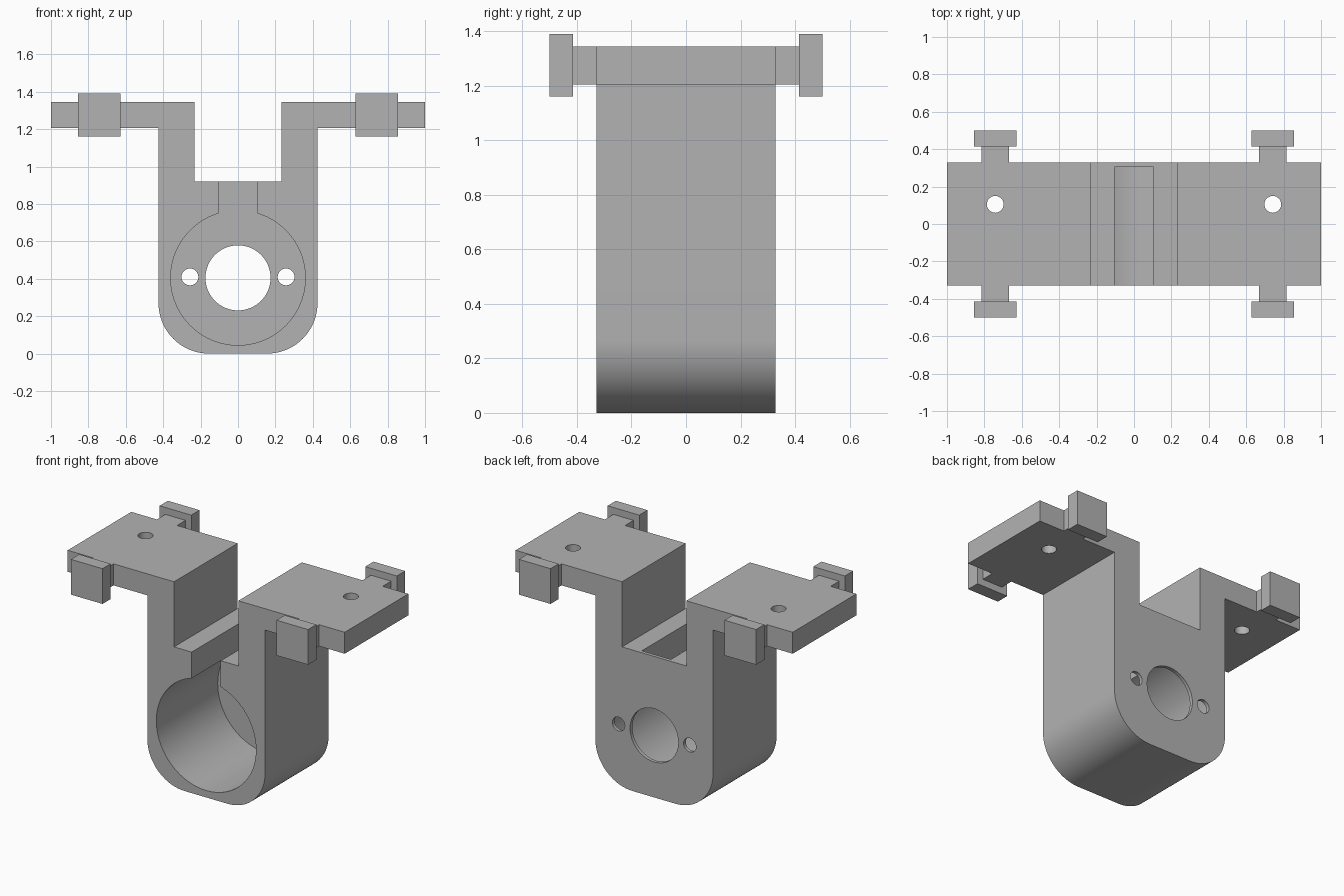
import bpy, bmesh, math
from mathutils import Matrix

if "Cube" in bpy.data.objects:
    bpy.data.objects.remove(bpy.data.objects["Cube"], do_unlink=True)

grey = bpy.data.materials.new("plain grey")
grey.use_nodes = True
COLOR = (0.45, 0.45, 0.45, 1)
grey.diffuse_color = COLOR
grey.node_tree.nodes["Principled BSDF"].inputs["Base Color"].default_value = COLOR


def finish(name, bm):
    bmesh.ops.recalc_face_normals(bm, faces=bm.faces)
    mesh = bpy.data.meshes.new(name)
    bm.to_mesh(mesh)
    bm.free()
    mesh.materials.append(grey)
    obj = bpy.data.objects.new(name, mesh)
    bpy.context.collection.objects.link(obj)
    return obj


def extrude_profile(name, points, y0, y1):
    """Extrude an outline in the xz plane along y."""
    bm = bmesh.new()
    face = bm.faces.new([bm.verts.new((x, y0, z)) for x, z in points])
    grown = bmesh.ops.extrude_face_region(bm, geom=[face])["geom"]
    moved = [g for g in grown if isinstance(g, bmesh.types.BMVert)]
    bmesh.ops.translate(bm, verts=moved, vec=(0, y1 - y0, 0))
    return finish(name, bm)


def box(name, x0, x1, y0, y1, z0, z1):
    return extrude_profile(name, [(x0, z0), (x1, z0), (x1, z1), (x0, z1)], y0, y1)


def cylinder(name, radius, depth, center, along_y, sides):
    bm = bmesh.new()
    turn = Matrix.Rotation(math.pi / 2, 4, "X") if along_y else Matrix()
    bmesh.ops.create_cone(bm, cap_ends=True, segments=sides, radius1=radius,
                          radius2=radius, depth=depth,
                          matrix=Matrix.Translation(center) @ turn)
    return finish(name, bm)


def arc(cx, cz, r, start, end, steps):
    angles = [math.radians(start + (end - start) * i / steps) for i in range(steps + 1)]
    return [(cx + r * math.cos(a), cz + r * math.sin(a)) for a in angles]


def combine(target, tool, operation):
    mod = target.modifiers.new(operation.lower(), "BOOLEAN")
    mod.operation, mod.solver, mod.object = operation, "EXACT", tool
    bpy.context.view_layer.objects.active = target
    bpy.ops.object.modifier_apply(modifier=mod.name)
    bpy.data.objects.remove(tool, do_unlink=True)


DEPTH = 0.328
WING_LOW, WING_TOP = 1.205, 1.345
BORE_Z, BORE_R, SLOT = 0.405, 0.36, 0.105

# Bracket body: rounded housing, two arms and two wings in one outline
half = arc(0.155, 0.27, 0.27, -90, 0, 20)
half += [(0.425, WING_LOW), (1, WING_LOW), (1, WING_TOP), (0.232, WING_TOP), (0.232, 0.92)]
outline = half + [(-x, z) for x, z in reversed(half)]
bracket = extrude_profile("motor_bracket", outline, -DEPTH, DEPTH)

# Necks and end caps on the wings
for side in (-1, 1):
    x = 0.742 * side
    combine(bracket, box("neck", x - 0.073, x + 0.073, -0.415, 0.415,
                         WING_LOW, WING_TOP), "UNION")
    for end in (-1, 1):
        y0, y1 = sorted((0.415 * end, 0.5 * end))
        combine(bracket, box("end_cap", x - 0.114, x + 0.114, y0, y1, 1.16, 1.39), "UNION")

# Keyhole bore open to the front and top, leaving a thin back wall
gap = math.degrees(math.asin(SLOT / BORE_R))
keyhole = arc(0, BORE_Z, BORE_R, 90 + gap, 450 - gap, 72) + [(SLOT, 1), (-SLOT, 1)]
combine(bracket, extrude_profile("bore", keyhole, -0.5, 0.305), "DIFFERENCE")

# Shaft hole, screw holes and wing holes
combine(bracket, cylinder("shaft_hole", 0.174, 0.3, (0, 0.33, BORE_Z), True, 64), "DIFFERENCE")
for side in (-1, 1):
    combine(bracket, cylinder("screw_hole", 0.045, 0.3, (0.257 * side, 0.33, 0.41),
                              True, 32), "DIFFERENCE")
    combine(bracket, cylinder("wing_hole", 0.045, 0.5, (0.742 * side, 0.105, 1.275),
                              False, 32), "DIFFERENCE")

# Smooth the curved walls and keep the edges crisp
bpy.ops.object.select_all(action="DESELECT")
bracket.select_set(True)
bpy.context.view_layer.objects.active = bracket
bpy.ops.object.shade_smooth_by_angle(angle=math.radians(30))
